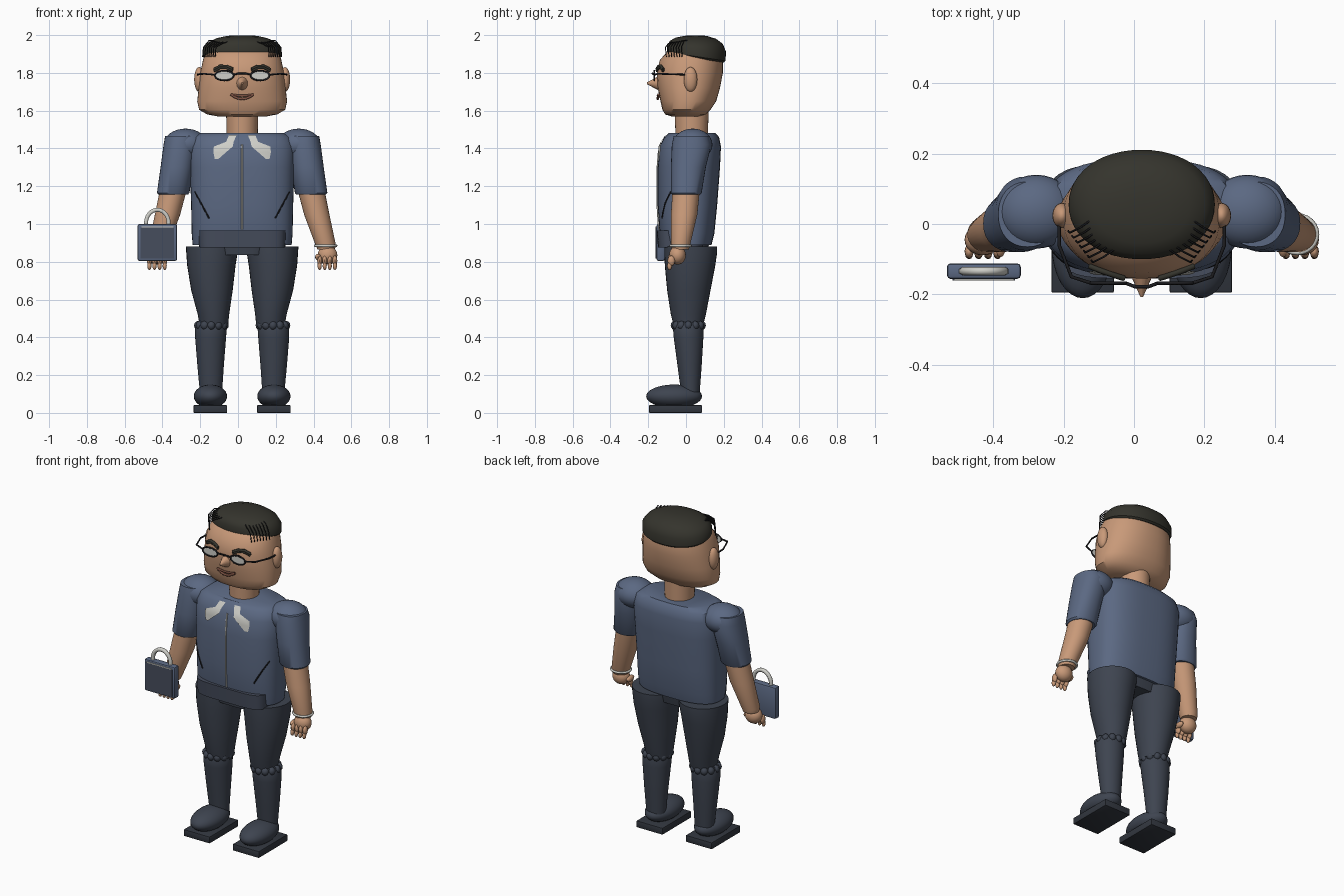
import bpy, bmesh, math
from mathutils import Vector
from mathutils.bvhtree import BVHTree

if "Cube" in bpy.data.objects:
    bpy.data.objects.remove(bpy.data.objects["Cube"])

CX = 0.022  # body centre line


def mat(name, r, g, b):
    m = bpy.data.materials.new(name)
    m.diffuse_color = (r, g, b, 1)
    m.use_nodes = True
    m.node_tree.nodes["Principled BSDF"].inputs["Base Color"].default_value = m.diffuse_color
    return m


SHIRT = mat("shirt blue", 0.105, 0.14, 0.225)
TROUSER = mat("trouser slate", 0.048, 0.058, 0.08)
BELT = mat("belt blue", 0.062, 0.075, 0.11)
SKIN = mat("skin", 0.58, 0.32, 0.19)
HAIR = mat("hair dark", 0.035, 0.034, 0.026)
BLACK = mat("black", 0.012, 0.012, 0.014)
WHITE = mat("off white", 0.62, 0.62, 0.58)
LIP = mat("lip brown", 0.22, 0.09, 0.06)
SOLE = mat("sole dark", 0.032, 0.038, 0.05)


def finish(name, bm, m, angle=40):
    bmesh.ops.recalc_face_normals(bm, faces=bm.faces)
    me = bpy.data.meshes.new(name)
    bm.to_mesh(me)
    bm.free()
    me.materials.append(m)
    ob = bpy.data.objects.new(name, me)
    bpy.context.collection.objects.link(ob)
    bpy.ops.object.select_all(action='DESELECT')
    ob.select_set(True)
    bpy.context.view_layer.objects.active = ob
    bpy.ops.object.shade_smooth_by_angle(angle=math.radians(angle))
    return ob


def loft(name, rings, m, n=2.0, seg=32, s=1, tilts=None):
    """Stack of superellipse rings: (z, centre x, front y, back y, half width)."""
    bm = bmesh.new()
    prev = None
    for k, (z, x, y0, y1, rx) in enumerate(rings):
        cy, ry = (y0 + y1) / 2, (y1 - y0) / 2
        row = []
        for i in range(seg):
            a = math.tau * i / seg
            c, d = math.cos(a), math.sin(a)
            px = math.copysign(abs(c) ** (2 / n), c) * rx
            py = cy + math.copysign(abs(d) ** (2 / n), d) * ry
            row.append(bm.verts.new((CX + s * (x + px), py, z + (tilts[k] * py if tilts else 0))))
        if prev:
            for i in range(seg):
                j = (i + 1) % seg
                bm.faces.new((prev[i], prev[j], row[j], row[i]))
        else:
            bm.faces.new(row[::-1])
        prev = row
    bm.faces.new(prev)
    return finish(name, bm, m)


def ball(name, c, r, m, seg=24):
    bm = bmesh.new()
    bmesh.ops.create_uvsphere(bm, u_segments=seg, v_segments=seg // 2, radius=1)
    for v in bm.verts:
        v.co = Vector((CX + c[0] + v.co.x * r[0], c[1] + v.co.y * r[1], c[2] + v.co.z * r[2]))
    return finish(name, bm, m)


def box(name, c, size, m, bevel=0.0):
    bm = bmesh.new()
    bmesh.ops.create_cube(bm, size=1)
    for v in bm.verts:
        v.co = Vector([c[i] + v.co[i] * size[i] for i in range(3)]) + Vector((CX, 0, 0))
    if bevel:
        bmesh.ops.bevel(bm, geom=bm.edges[:], offset=bevel, segments=2, affect='EDGES', profile=0.5)
    return finish(name, bm, m)


def tube(name, pts, r, m, closed=False):
    cu = bpy.data.curves.new(name, 'CURVE')
    cu.dimensions = '3D'
    cu.bevel_depth, cu.bevel_resolution, cu.use_fill_caps = r, 1, True
    sp = cu.splines.new('POLY')
    sp.points.add(len(pts) - 1)
    for p, q in zip(sp.points, pts):
        p.co = (CX + q[0], q[1], q[2], 1)
    sp.use_cyclic_u = closed
    cu.materials.append(m)
    ob = bpy.data.objects.new(name, cu)
    bpy.context.collection.objects.link(ob)
    bpy.ops.object.select_all(action='DESELECT')
    ob.select_set(True)
    bpy.context.view_layer.objects.active = ob
    bpy.ops.object.convert(target='MESH')
    return ob


def surface(ob):
    """Returns a function giving the front y of an object at (x, z)."""
    tree = BVHTree.FromObject(ob, bpy.context.evaluated_depsgraph_get())

    def front(x, z):
        hit = tree.ray_cast(Vector((CX + x, -2, z)), Vector((0, 1, 0)))[0]
        return hit.y if hit else -0.1
    return front


def ellipse(cx, y, cz, rx, rz, n=24):
    return [(cx + rx * math.cos(math.tau * i / n), y, cz + rz * math.sin(math.tau * i / n)) for i in range(n)]


# Torso, belt, pelvis, neck
torso = loft("shirt_body", [(0.89, 0, -0.125, 0.135, 0.262), (0.95, 0, -0.14, 0.15, 0.267),
                            (1.1, 0, -0.15, 0.165, 0.27), (1.3, 0, -0.15, 0.18, 0.277),
                            (1.41, 0, -0.14, 0.185, 0.278), (1.46, 0, -0.115, 0.175, 0.26),
                            (1.482, 0, -0.09, 0.155, 0.22)], SHIRT, n=2.7, seg=48)
loft("belt", [(0.875, 0, -0.148, 0.09, 0.228), (0.965, 0, -0.155, 0.09, 0.232)], BELT, n=4.5, seg=48)
loft("pelvis", [(0.835, 0, -0.1, 0.11, 0.12), (0.91, 0, -0.11, 0.125, 0.14)], TROUSER, n=4)
loft("neck", [(1.45, 0, -0.055, 0.115, 0.082), (1.6, 0, -0.06, 0.12, 0.085)], SKIN)

# Zip, collar and pocket seams laid on the shirt
chest = surface(torso)
tube("zip", [(0, chest(0, z) - 0.002, z) for z in [0.97 + 0.045 * i for i in range(11)]], 0.005, WHITE)
for s in (-1, 1):
    bm = bmesh.new()
    prev = None
    for z, a, b in [(1.47, .03, .07), (1.435, .045, .085), (1.41, .05, .15), (1.38, .085, .152), (1.345, .125, .145)]:
        row = []
        for i in range(5):
            x = s * (a + (b - a) * i / 4)
            row.append(bm.verts.new((CX + x, chest(x, z) - 0.007, z)))
        if prev:
            for i in range(4):
                bm.faces.new((prev[i], prev[i + 1], row[i + 1], row[i]))
        prev = row
    finish("collar", bm, WHITE)
    seam = [(s * (0.25 - 0.075 * t / 6), 1.17 - 0.14 * t / 6) for t in range(7)]
    tube("pocket_seam", [(x, chest(x, z) - 0.001, z) for x, z in seam], 0.004, BLACK)

# Arms, hands, legs and shoes
for s in (-1, 1):
    ball("shoulder", (s * 0.3, 0.035, 1.42), (0.115, 0.105, 0.085), SHIRT, 32)
    loft("sleeve", [(1.155, 0.365, -0.072, 0.075, 0.078), (1.165, 0.365, -0.08, 0.083, 0.086),
                    (1.3, 0.345, -0.08, 0.105, 0.087), (1.42, 0.328, -0.075, 0.135, 0.088),
                    (1.465, 0.325, -0.065, 0.12, 0.083)], SHIRT, n=2.2, s=s)
    loft("forearm", [(0.865, 0.445, -0.075, 0.015, 0.046), (0.89, 0.442, -0.08, 0.022, 0.054),
                     (1.05, 0.395, -0.08, 0.06, 0.067), (1.2, 0.36, -0.07, 0.075, 0.072)], SKIN, s=s)
    ball("palm", (s * 0.452, -0.045, 0.835), (0.052, 0.044, 0.05), SKIN)
    for i in range(4):
        x = s * (0.41 + 0.027 * i)
        ball("finger", (x, -0.078, 0.805), (0.013, 0.02, 0.028), SKIN, 12)
        ball("fingertip", (x, -0.087, 0.778), (0.011, 0.013, 0.022), SKIN, 12)
    ball("thumb", (s * 0.402, -0.06, 0.825), (0.016, 0.035, 0.018), SKIN, 12)

    loft("thigh", [(0.46, 0.15, -0.065, 0.09, 0.075), (0.52, 0.152, -0.08, 0.105, 0.083),
                   (0.65, 0.16, -0.1, 0.13, 0.11), (0.78, 0.163, -0.112, 0.155, 0.128),
                   (0.85, 0.16, -0.115, 0.165, 0.136), (0.882, 0.16, -0.115, 0.165, 0.138)], TROUSER, s=s)
    loft("shin", [(0.1, 0.165, -0.025, 0.072, 0.058), (0.25, 0.167, -0.045, 0.083, 0.07),
                  (0.4, 0.167, -0.065, 0.092, 0.082), (0.46, 0.165, -0.07, 0.092, 0.084),
                  (0.48, 0.165, -0.06, 0.085, 0.075)], TROUSER, s=s)
    for i in range(12):  # scalloped knee hem
        a = math.tau * i / 12
        ball("knee_hem", (s * 0.163 + 0.07 * math.cos(a), 0.012 + 0.071 * math.sin(a), 0.463),
             (0.022, 0.022, 0.024), TROUSER, 12)
    ball("shoe", (s * 0.168, -0.063, 0.088), (0.088, 0.148, 0.062), TROUSER, 32)
    box("shoe_sole", (s * 0.168, -0.055, 0.0205), (0.178, 0.28, 0.041), SOLE, 0.004)

# Wristwatch
tube("watch_band", [(0.442 + 0.056 * math.cos(a), -0.029 + 0.053 * math.sin(a), 0.885)
                    for a in [math.tau * i / 24 for i in range(24)]], 0.007, WHITE, True)

# Head, ears, nose
head = loft("head", [(1.568, 0, -0.07, 0.07, 0.12), (1.58, 0, -0.11, 0.105, 0.185),
                     (1.605, 0, -0.125, 0.13, 0.228), (1.65, 0, -0.135, 0.16, 0.238),
                     (1.72, 0, -0.15, 0.18, 0.23), (1.8, 0, -0.155, 0.195, 0.222),
                     (1.87, 0, -0.138, 0.195, 0.207), (1.92, 0, -0.09, 0.18, 0.19),
                     (1.96, 0, -0.03, 0.14, 0.12)], SKIN, n=2.2, seg=48)
face = surface(head)
bm = bmesh.new()
bmesh.ops.create_cone(bm, cap_ends=True, segments=16, radius1=1, radius2=0.12, depth=1)
for v in bm.verts:
    t = v.co.z + 0.5
    v.co = Vector((CX + v.co.x * 0.034, -0.14 - 0.067 * t, 1.745 + v.co.y * 0.04))
finish("nose", bm, SKIN, 60)
for s in (-1, 1):
    ball("ear", (s * 0.227, 0.024, 1.765), (0.027, 0.036, 0.066), SKIN)
    # Eyebrow
    brow = [(0.05, 1.812), (0.08, 1.826), (0.115, 1.828), (0.148, 1.81)]
    for k in (0, 0.009):
        tube("eyebrow", [(s * x, face(s * x, z) - 0.006, z + k) for x, z in brow], 0.008, HAIR)
    # Spectacles
    rim = ellipse(s * 0.095, -0.168, 1.786, 0.05, 0.026)
    bm = bmesh.new()
    for dy in (0, 0.006):
        bm.faces.new([bm.verts.new((CX + x, y + dy, z)) for x, y, z in rim])
    finish("lens", bm, WHITE)
    tube("lens_rim", rim, 0.005, BLACK, True)
    tube("temple_arm", [(s * 0.145, -0.168, 1.79), (s * 0.2, -0.15, 1.795), (s * 0.235, -0.06, 1.793),
                        (s * 0.235, 0.01, 1.79)], 0.005, BLACK)
tube("bridge", [(-0.046, -0.168, 1.79), (-0.02, -0.178, 1.797), (0.02, -0.178, 1.797), (0.046, -0.168, 1.79)], 0.005, BLACK)
# Mouth
for name, sag, lift, r in (("upper_lip", 0.006, 0.004, 0.006), ("lower_lip", 0.024, 0.004, 0.007)):
    tube(name, [(0.06 * t, face(0.06 * t, 1.68) - 0.008, 1.682 + lift - sag * (1 - t * t))
                for t in (-1, -.66, -.33, 0, .33, .66, 1)], r, LIP)

# Hair cap and loose strands
loft("hair", [(1.885, 0, -0.085, 0.2, 0.197), (1.895, 0, -0.1, 0.21, 0.208), (1.935, 0, -0.1, 0.211, 0.207),
              (1.965, 0, -0.085, 0.195, 0.18), (1.985, 0, -0.055, 0.16, 0.135),
              (1.996, 0, -0.01, 0.11, 0.08), (1.999, 0, 0.03, 0.07, 0.03)],
     HAIR, n=2.1, seg=48, tilts=[-0.15, -0.15, -0.1, -0.06, -0.03, 0, 0])
for s in (-1, 1):
    for i in range(7):
        y = -0.005 - 0.014 * i
        w = 0.205 - 0.011 * i
        tube("hair_strand", [(s * (w - 0.08), y + 0.03, 1.972), (s * (w - 0.03), y - 0.005, 1.972 - 0.003 * i),
                             (s * w, y - 0.02, 1.935), (s * (w + 0.004), y - 0.015, 1.885)], 0.0028, BLACK)

# Hand bag
BX = -0.427 - CX
box("bag", (BX, -0.134, 0.902), (0.21, 0.044, 0.195), SHIRT, 0.01)
box("bag_flap", (BX, -0.158, 0.9), (0.178, 0.006, 0.165), BELT)
box("bag_trim", (BX, -0.158, 0.985), (0.17, 0.006, 0.006), WHITE)
tube("bag_handle", [(BX + 0.06 * math.cos(a), -0.134, 1.005 + 0.07 * math.sin(a))
                    for a in [math.pi * (i / 20 * 1.2 - 0.1) for i in range(21)]], 0.012, WHITE)
